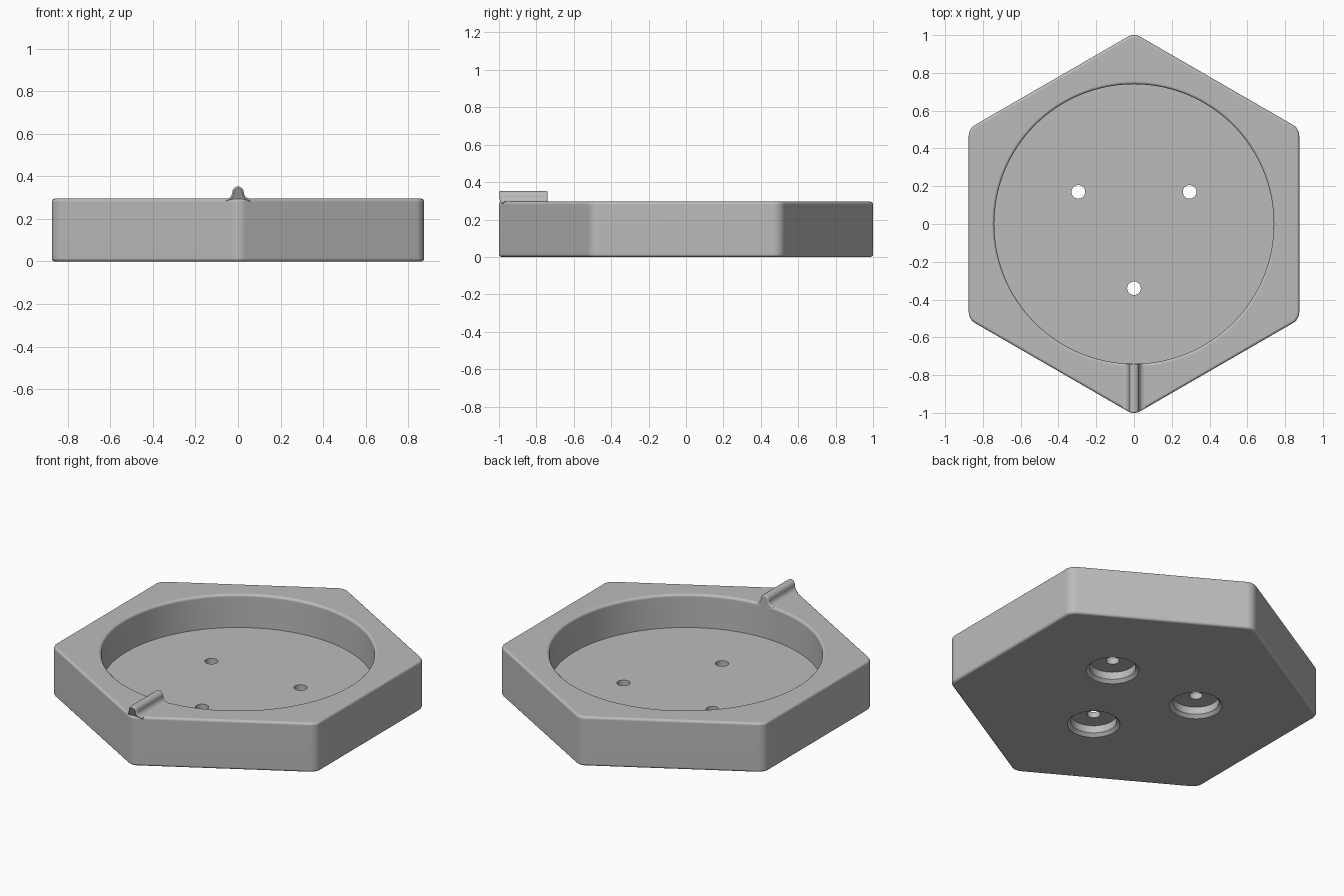
import bpy, bmesh, math

if "Cube" in bpy.data.objects:
    bpy.data.objects.remove(bpy.data.objects["Cube"])

APO, CORNER, H, EDGE = 0.875, 0.067, 0.295, 0.015   # hexagon tray sizes
R_REC, FLOOR = 0.74, 0.097                          # recess

grey = bpy.data.materials.new("plain grey")
grey.diffuse_color = (0.5, 0.5, 0.5, 1)
grey.use_nodes = True
grey.node_tree.nodes["Principled BSDF"].inputs["Base Color"].default_value = grey.diffuse_color


def loft(name, rings):
    """Closed solid through equal-length point rings, capped at both ends."""
    bm = bmesh.new()
    vs = [[bm.verts.new(p) for p in ring] for ring in rings]
    n = len(vs[0])
    for a, b in zip(vs, vs[1:]):
        for i in range(n):
            j = (i + 1) % n
            bm.faces.new((a[i], a[j], b[j], b[i]))
    bm.faces.new(vs[0][::-1])
    bm.faces.new(vs[-1])
    bmesh.ops.recalc_face_normals(bm, faces=bm.faces[:])
    me = bpy.data.meshes.new(name)
    bm.to_mesh(me)
    bm.free()
    me.materials.append(grey)
    ob = bpy.data.objects.new(name, me)
    bpy.context.collection.objects.link(ob)
    return ob


def lathe(name, profile, cx=0, cy=0, n=48):
    return loft(name, [[(cx + r * math.cos(2 * math.pi * i / n),
                         cy + r * math.sin(2 * math.pi * i / n), z)
                        for i in range(n)] for r, z in profile])


def hexagon(inset, z, seg=8):
    """Rounded hexagon with points on the y axis."""
    d = (APO - CORNER) / math.cos(math.pi / 6)
    pts = []
    for k in range(6):
        a = math.radians(30 + 60 * k)
        for i in range(seg + 1):
            t = a + math.radians(-30 + 60 * i / seg)
            r = CORNER - inset
            pts.append((d * math.cos(a) + r * math.cos(t),
                        d * math.sin(a) + r * math.sin(t), z))
    return pts


def activate(ob):
    bpy.ops.object.select_all(action='DESELECT')
    ob.select_set(True)
    bpy.context.view_layer.objects.active = ob


def cut(ob, cutter):
    m = ob.modifiers.new("cut", 'BOOLEAN')
    m.operation, m.solver, m.object = 'DIFFERENCE', 'EXACT', cutter
    activate(ob)
    bpy.ops.object.modifier_apply(modifier=m.name)
    bpy.data.objects.remove(cutter)


def smooth(ob):
    activate(ob)
    bpy.ops.object.shade_smooth_by_angle(angle=math.radians(35))
    m = ob.modifiers.new("weighted", 'WEIGHTED_NORMAL')
    m.keep_sharp = True


# Hexagonal tray with rounded top and bottom edges
arc = [math.radians(90 * i / 5) for i in range(6)]
low = [(EDGE * (1 - math.sin(t)), EDGE * (1 - math.cos(t))) for t in arc]
tray = loft("hex_tray", [hexagon(d, z) for d, z in low] +
            [hexagon(d, H - z) for d, z in reversed(low)])

# Round recess with a rounded rim
rim = [(R_REC + EDGE * (1 - math.cos(t)), H - EDGE + EDGE * math.sin(t)) for t in arc]
cut(tray, lathe("recess_cutter", [(R_REC, FLOOR)] + rim + [(R_REC + EDGE, 0.5)], n=128))

# Three through holes, each with a chamfered counterbore underneath
for k in range(3):
    a = math.radians(-90 + 120 * k)
    cut(tray, lathe("hole_cutter",
                    [(0.153, -0.01), (0.125, 0.018), (0.125, 0.062),
                     (0.036, 0.062), (0.036, 0.2)],
                    0.34 * math.cos(a), 0.34 * math.sin(a)))
smooth(tray)

# Pointer ridge: round top, flared foot, softened ends
TOP_R, FLARE, ZC = 0.027, 0.03, H + 0.03


def ridge_profile(s):
    half = [(TOP_R + FLARE, H - EDGE)]
    for i in range(7):
        t = math.radians(270 - 15 * i)
        half.append((TOP_R + FLARE + (FLARE + s) * math.cos(t),
                     max(H - EDGE + 0.001, ZC + (FLARE + s) * math.sin(t))))
    for i in range(1, 7):
        t = math.radians(15 * i)
        half.append(((TOP_R - s) * math.cos(t), ZC + (TOP_R - s) * math.sin(t)))
    return half + [(-x, z) for x, z in reversed(half[:-1])]


def outer_y(x):
    x = abs(x)
    if x < CORNER / 2:
        return -((APO - CORNER) / math.cos(math.pi / 6) + math.sqrt(CORNER ** 2 - x * x))
    return -(APO / math.cos(math.pi / 6) - x * math.tan(math.pi / 6))


B = 0.008
ends = [(B * (1 - math.sin(t)), B * (1 - math.cos(t))) for t in arc]
front = [[(x, outer_y(x) + dy, z) for x, z in ridge_profile(B - s)]
         for dy, s in [(d, B - e) for d, e in reversed(ends)]][::-1]
front = [[(x, outer_y(x) + e, z) for x, z in ridge_profile(d)] for d, e in ends]
back = [[(x, -R_REC - e, z) for x, z in ridge_profile(d)] for d, e in reversed(ends)]
smooth(loft("pointer_ridge", front + back))
